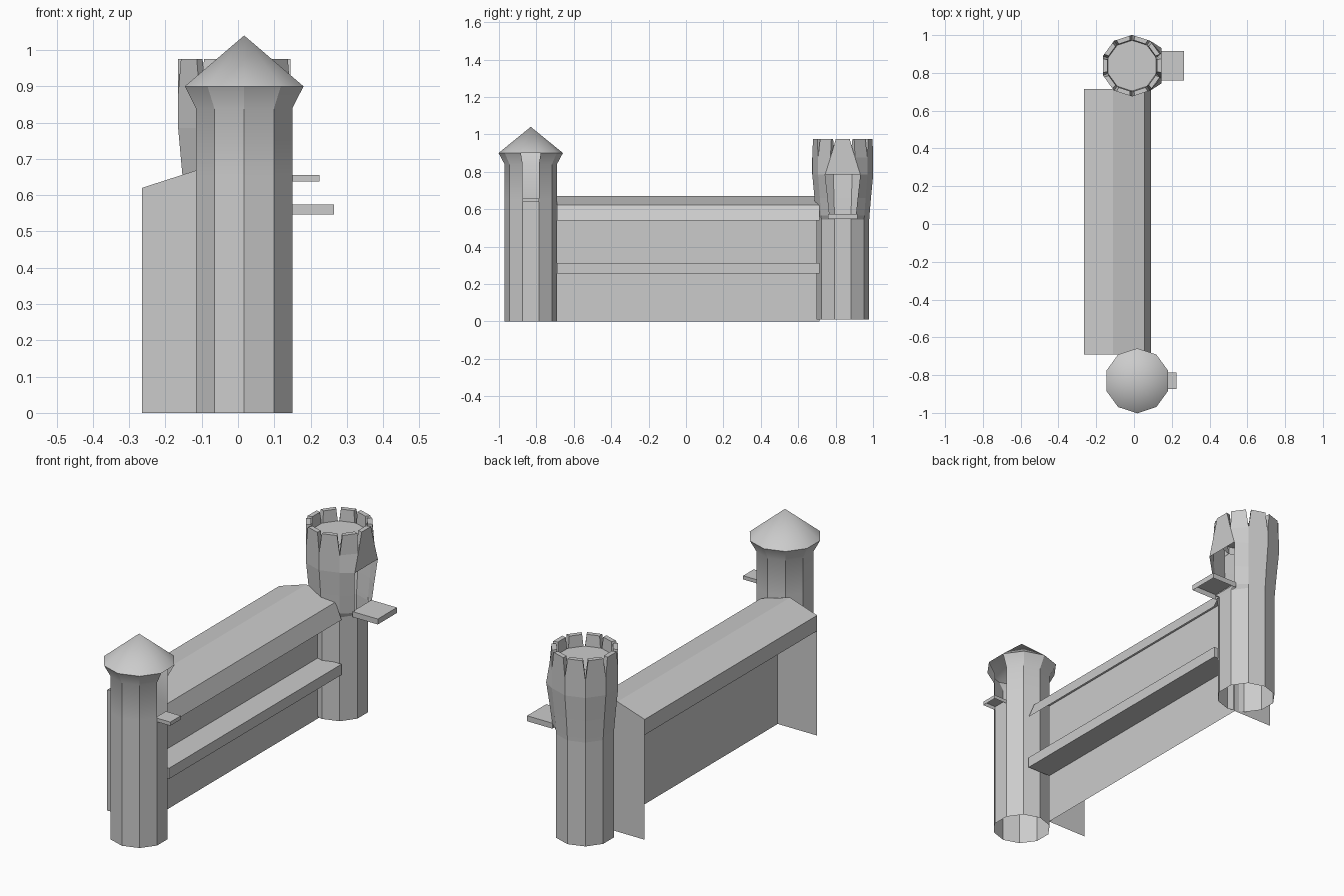
import bpy, bmesh, math

if "Cube" in bpy.data.objects:
    bpy.data.objects.remove(bpy.data.objects["Cube"])

SIDES = 10


def finish(name, bm, smooth=False, recalc=False):
    bmesh.ops.remove_doubles(bm, verts=bm.verts, dist=0.0005)
    if recalc:
        bmesh.ops.recalc_face_normals(bm, faces=bm.faces)
    mesh = bpy.data.meshes.new(name)
    bm.to_mesh(mesh)
    bm.free()
    if smooth:
        mesh.shade_smooth()
        mesh.set_sharp_from_angle(angle=math.radians(30))
    obj = bpy.data.objects.new(name, mesh)
    bpy.context.collection.objects.link(obj)
    return obj


def ring(bm, cx, cy, r, z, half=None):
    """Ten-sided ring with a flat side facing +x; half widens that side."""
    verts = []
    for k in range(SIDES):
        a = math.radians(18 + 36 * k)
        x, y = r * math.cos(a), r * math.sin(a)
        if half and k in (0, SIDES - 1):
            y = math.copysign(half, y)
        verts.append(bm.verts.new((cx + x, cy + y, z)))
    return verts


def shell(bm, rings, open_levels):
    """Bridge rings, leaving the +x side open at the given levels."""
    for i, (lo, hi) in enumerate(zip(rings, rings[1:])):
        for k in range(SIDES):
            n = (k + 1) % SIDES
            if n == 0 and i in open_levels:
                continue
            bm.faces.new((lo[k], lo[n], hi[n], hi[k]))


def box(name, x, y, z, drop_bottom=False):
    bm = bmesh.new()
    bmesh.ops.create_cube(bm, size=1)
    for v in bm.verts:
        for i, (a, b) in enumerate((x, y, z)):
            v.co[i] = a if v.co[i] < 0 else b
    if drop_bottom:
        low = [f for f in bm.faces if f.normal.z < -0.9]
        bmesh.ops.delete(bm, geom=low, context='FACES_ONLY')
    return finish(name, bm)


def strip(name, profile, y0, y1):
    """Sheet made by sweeping an xz profile along y."""
    bm = bmesh.new()
    a = [bm.verts.new((x, y0, z)) for x, z in profile]
    b = [bm.verts.new((x, y1, z)) for x, z in profile]
    for i in range(len(profile) - 1):
        bm.faces.new((a[i], a[i + 1], b[i + 1], b[i]))
    return finish(name, bm)


# Front tower: shaft, flare and pointed roof, open window on the right
bm = bmesh.new()
cx, cy = 0.017, -0.83
profile = [(0.14, 0), (0.14, 0.655), (0.14, 0.84), (0.172, 0.90)]
shell(bm, [ring(bm, cx, cy, r, z) for r, z in profile], {1, 2})
base = ring(bm, cx, cy, 0.172, 0.90)
apex = bm.verts.new((cx, cy, 1.04))
for k in range(SIDES):
    bm.faces.new((base[k], base[(k + 1) % SIDES], apex))
finish("pointed_tower", bm, smooth=True)
box("pointed_tower_ledge", (0.14, 0.225), (cy - 0.043, cy + 0.043),
    (0.637, 0.656), drop_bottom=True)

# Back tower: flaring shaft with a hooded window on the right
bm = bmesh.new()
cx, cy = -0.01, 0.838
levels = [(0.1415, 0.01, None), (0.1415, 0.545, None), (0.143, 0.565, 0.07),
          (0.151, 0.66, 0.08), (0.163, 0.785, 0.094), (0.163, 0.875, 0.066)]
rings = [ring(bm, cx, cy, *lv) for lv in levels]
shell(bm, rings, {2, 3})
finish("battlement_tower", bm)

# Battlements: one tapered block per side
bm = bmesh.new()
outer = ring(bm, cx, cy, 0.163, 0.875, 0.066)
inner = ring(bm, cx, cy, 0.132, 0.875)
top_out = ring(bm, cx, cy, 0.163, 0.975)
top_in = ring(bm, cx, cy, 0.138, 0.975)
for k in range(SIDES):
    n = (k + 1) % SIDES
    low = [v.co.copy() for v in (outer[k], outer[n], inner[n], inner[k])]
    high = []
    for r in (top_out, top_in):
        high += [r[k].co.lerp(r[n].co, 0.13), r[n].co.lerp(r[k].co, 0.13)]
    high = [high[0], high[1], high[3], high[2]]
    lo = [bm.verts.new(p) for p in low]
    hi = [bm.verts.new(p) for p in high]
    bm.faces.new(hi)
    for i in range(4):
        j = (i + 1) % 4
        bm.faces.new((lo[i], lo[j], hi[j], hi[i]))
bmesh.ops.delete(bm, geom=outer + inner + top_out + top_in, context='VERTS')
finish("battlements", bm)

bm = bmesh.new()
bm.faces.new(ring(bm, cx, cy, 0.134, 0.915))
finish("tower_floor", bm)
box("battlement_tower_ledge", (0.12, 0.265), (cy - 0.078, cy + 0.078),
    (0.546, 0.574), drop_bottom=True)

# Wall between the towers with roof, walkway and end panels
Y0, Y1 = -0.69, 0.715
strip("wall_roof", [(0.09, 0.54), (0.055, 0.622), (-0.11, 0.67),
                    (-0.265, 0.62), (-0.265, 0.54)], Y0, Y1)
strip("wall", [(-0.04, 0), (-0.04, 0.27)], Y0, Y1)
strip("upper_wall", [(-0.04, 0.31), (-0.04, 0.648)], Y0, Y1)
box("walkway", (-0.04, 0.09), (Y0, Y1), (0.257, 0.312))
for name, y in (("front_end_panel", Y0), ("back_end_panel", Y1)):
    bm = bmesh.new()
    bm.faces.new([bm.verts.new((x, y, z)) for x, z in (
        (-0.265, 0), (-0.04, 0), (-0.04, 0.65), (-0.11, 0.67), (-0.265, 0.62))])
    finish(name, bm)
